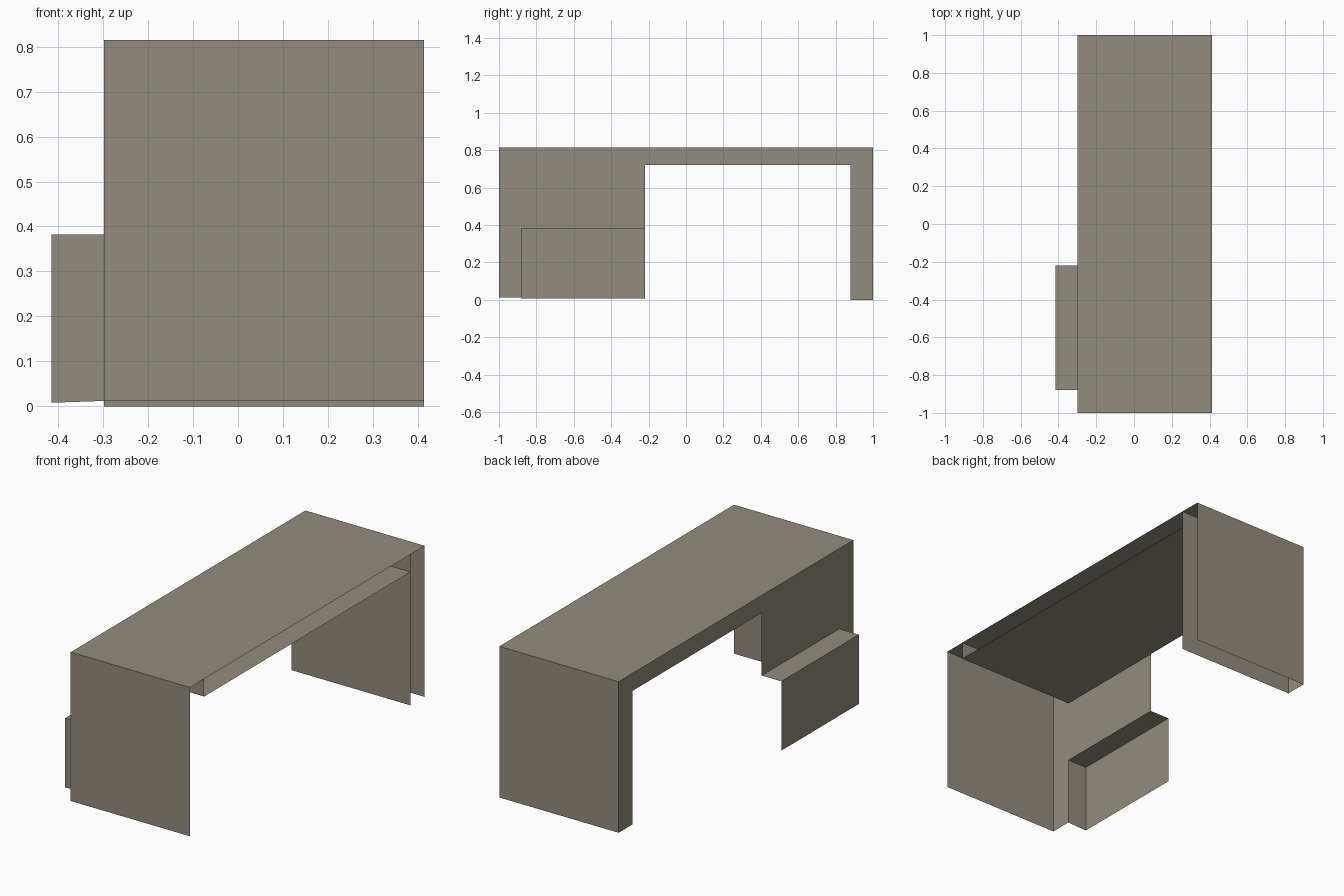
import bpy

cube = bpy.data.objects.get("Cube")
if cube:
    bpy.data.objects.remove(cube)

# Single flat colour
mat = bpy.data.materials.new("warm_grey")
mat.use_nodes = True
colour = (0.29, 0.265, 0.215, 1)
mat.diffuse_color = colour
mat.node_tree.nodes["Principled BSDF"].inputs["Base Color"].default_value = colour

# Main dimensions
LEFT, RIGHT = 0.414, -0.298      # open side, panelled side
FRONT, BACK = -1.0, 1.0
TOP, TRAY = 0.815, 0.72          # desktop height, underside height
INSET = 0.88                     # inner ends of tray and rear leg
GAP = -0.22                      # where the knee space begins
FOOT = 0.012                     # front end stops just above the floor
BOX_X, BOX_TOP = -0.415, 0.382


def sheet(name, verts, faces):
    mesh = bpy.data.meshes.new(name)
    mesh.from_pydata(verts, [], faces)
    mesh.materials.append(mat)
    mesh.update()
    obj = bpy.data.objects.new(name, mesh)
    bpy.context.collection.objects.link(obj)
    return obj


def folded_sheet(name, path):
    """Sweep an open (y, z) path across the width of the desk."""
    verts = [(x, y, z) for y, z in path for x in (RIGHT, LEFT)]
    faces = [(i, i + 1, i + 3, i + 2) for i in range(0, 2 * len(path) - 2, 2)]
    return sheet(name, verts, faces)


# Outer shell: front end, desktop and back end
folded_sheet("desktop_and_ends",
             [(FRONT, FOOT), (FRONT, TOP), (BACK, TOP), (BACK, 0)])

# Tray under the desktop, with its front end turned up
folded_sheet("under_tray", [(INSET, TRAY), (-INSET, TRAY), (-INSET, TOP)])

# Inner face of the rear leg
folded_sheet("rear_leg_inner", [(INSET, TOP), (INSET, TRAY), (INSET, 0)][::-1])

# Side panel with knee space and box opening cut out of its outline
outline = [(FRONT, FOOT), (FRONT, TOP), (BACK, TOP), (BACK, 0), (INSET, 0),
           (INSET, TRAY), (GAP, TRAY), (GAP, BOX_TOP), (-INSET, BOX_TOP),
           (-INSET, FOOT)]
sheet("side_panel", [(RIGHT, y, z) for y, z in outline],
      [tuple(range(len(outline)))])

# Projecting box: top, outer face and front end; open below and behind
low = 0.008
sheet("side_box",
      [(RIGHT, -INSET, BOX_TOP), (BOX_X, -INSET, BOX_TOP),
       (BOX_X, GAP, BOX_TOP), (RIGHT, GAP, BOX_TOP),
       (BOX_X, -INSET, low), (BOX_X, GAP, low), (RIGHT, -INSET, FOOT)],
      [(0, 3, 2, 1), (1, 2, 5, 4), (0, 1, 4, 6)])
